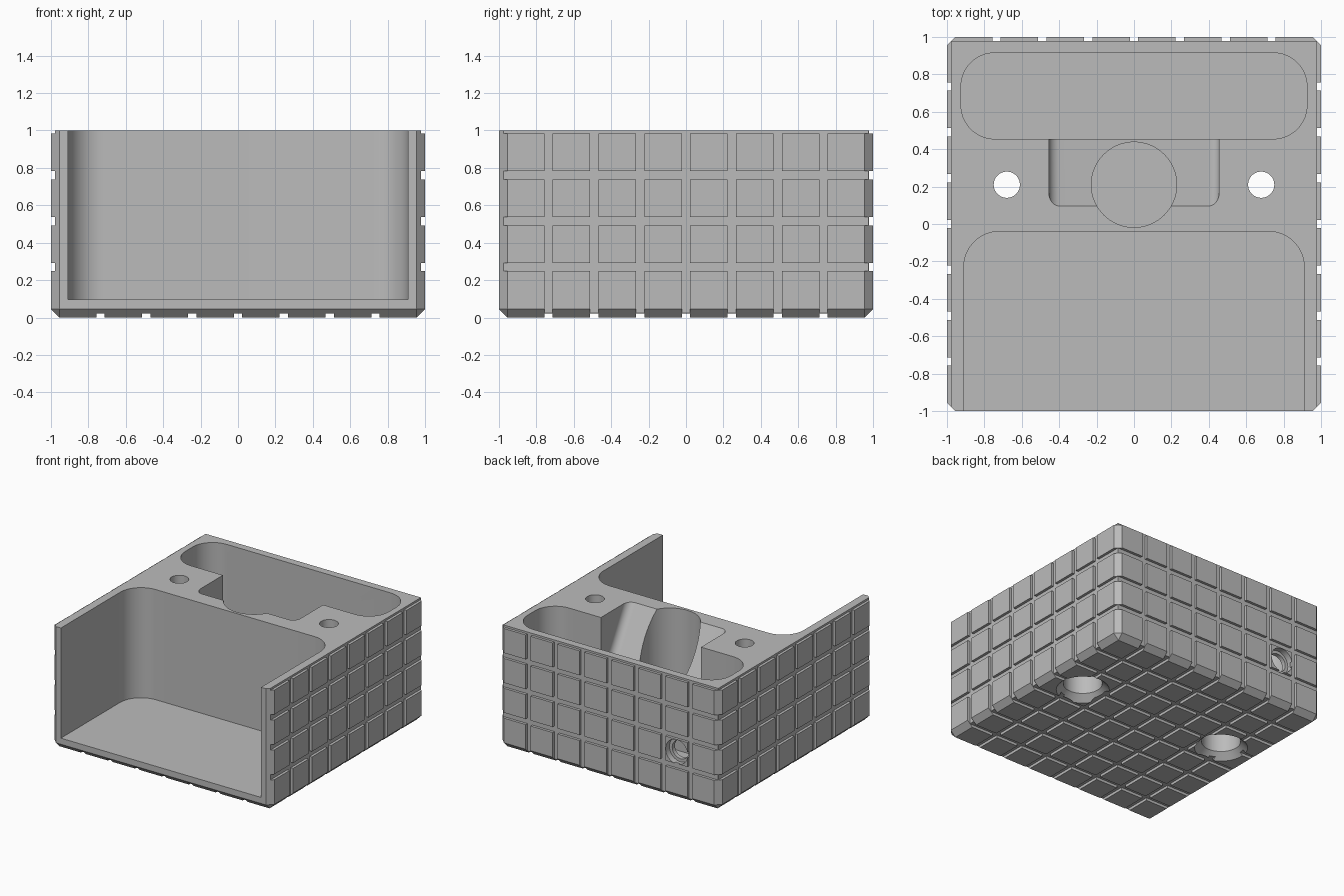
import bpy
import bmesh
import math
from mathutils import Matrix

cube = bpy.data.objects.get("Cube")
if cube:
    bpy.data.objects.remove(cube, do_unlink=True)

grey = bpy.data.materials.new("warm_grey")
grey.use_nodes = True
COLOUR = (0.5, 0.5, 0.5, 1)
grey.diffuse_color = COLOUR
grey.node_tree.nodes["Principled BSDF"].inputs["Base Color"].default_value = COLOUR


def finish(bm, name):
    bmesh.ops.recalc_face_normals(bm, faces=bm.faces)
    mesh = bpy.data.meshes.new(name)
    bm.to_mesh(mesh)
    bm.free()
    mesh.materials.append(grey)
    ob = bpy.data.objects.new(name, mesh)
    bpy.context.collection.objects.link(ob)
    return ob


def box(name, xs, ys, zs, radius=0, segments=1, pick=None, matrix=None):
    """Box from axis ranges; edges chosen by pick(a, b) are bevelled."""
    bm = bmesh.new()
    bmesh.ops.create_cube(bm, size=1)
    for v in bm.verts:
        v.co = [r[0] if c < 0 else r[1] for c, r in zip(v.co, (xs, ys, zs))]
    if radius:
        edges = [e for e in bm.edges if pick(e.verts[0].co, e.verts[1].co)]
        bmesh.ops.bevel(bm, geom=edges, offset=radius, offset_type='OFFSET',
                        segments=segments, profile=0.5, affect='EDGES')
    if matrix:
        bm.transform(matrix)
    return finish(bm, name)


def cylinder(name, centre, r1, r2, depth, axis='Z'):
    bm = bmesh.new()
    turn = Matrix.Rotation(math.pi / 2, 4, 'X') if axis == 'Y' else Matrix()
    bmesh.ops.create_cone(bm, cap_ends=True, segments=64, radius1=r1, radius2=r2,
                          depth=depth, matrix=Matrix.Translation(centre) @ turn)
    return finish(bm, name)


def upright(a, b):
    return abs(a.z - b.z) > 0.1


# Block with chamfered corners and underside
body = box("holder_body", (-1, 1), (-1, 1), (0, 1), 0.045, 1,
           lambda a, b: upright(a, b) or max(a.z, b.z) < 0.01)


def cut(cutter):
    cutter.hide_render = True
    mod = body.modifiers.new("cut", 'BOOLEAN')
    mod.operation = 'DIFFERENCE'
    mod.solver = 'EXACT'
    mod.object = cutter
    bpy.context.view_layer.objects.active = body
    bpy.ops.object.modifier_apply(modifier=mod.name)
    bpy.data.objects.remove(cutter, do_unlink=True)


FLOOR = 0.095
# Front tray, open to the front, and rear pocket
cut(box("front_tray", (-0.91, 0.91), (-1.5, -0.04), (FLOOR, 1.2), 0.19, 16, upright))
cut(box("rear_pocket", (-0.925, 0.925), (0.455, 0.915), (FLOOR, 1.2), 0.18, 16, upright))

# Sloped slot running down into the rear pocket
slope = Matrix.Translation((0, 0.095, 1)) @ Matrix.Rotation(math.radians(-60), 4, 'X')
cut(box("sloped_slot", (-0.455, 0.455), (-0.6, 0.8), (0, 0.4), 0.06, 8,
        lambda a, b: abs(a.y - b.y) > 0.1 and a.z < 0.01, slope))

# Round well in the middle
cut(cylinder("round_well", (0, 0.21, 0.65), 0.228, 0.228, 1.11))

# Surface grooves on the sides, back and underside
IN, OUT, HALF = 0.978, 1.1, 0.0225
LONG = (-OUT, OUT)
SIDES = ((IN, OUT), (-OUT, -IN))
for k in range(-3, 4):
    band = (0.245 * k - HALF, 0.245 * k + HALF)
    for side in SIDES:
        cut(box("side_groove", side, band, LONG))
    cut(box("back_groove", band, (IN, OUT), LONG))
    cut(box("base_groove", band, LONG, (-0.1, 0.022)))
    cut(box("base_cross_groove", LONG, band, (-0.1, 0.022)))
for k in range(4):
    z = 0.27 + 0.2455 * k
    band = (z - HALF, z + HALF)
    for side in SIDES:
        cut(box("side_level_groove", side, LONG, band))
    cut(box("back_level_groove", LONG, (IN, OUT), band))

# Bolt holes, counterbored and countersunk from below
for s in (-1, 1):
    x, y = 0.68 * s, 0.21
    cut(cylinder("bolt_hole", (x, y, 0.5), 0.07, 0.07, 1.4))
    cut(cylinder("bolt_head_bore", (x, y, 0.2), 0.147, 0.147, 0.6))
    cut(cylinder("bolt_countersink", (x, y, 0.02), 0.213, 0.147, 0.066))

# Stepped cable hole through the back wall
cut(cylinder("cable_hole", (-0.615, 0.95, 0.39), 0.075, 0.075, 0.3, 'Y'))
cut(cylinder("cable_hole_step", (-0.615, 1.0, 0.39), 0.1, 0.1, 0.1, 'Y'))

# Smooth rounded walls, crisp edges
bpy.ops.object.select_all(action='DESELECT')
body.select_set(True)
bpy.context.view_layer.objects.active = body
bpy.ops.object.shade_smooth_by_angle(angle=math.radians(30))
